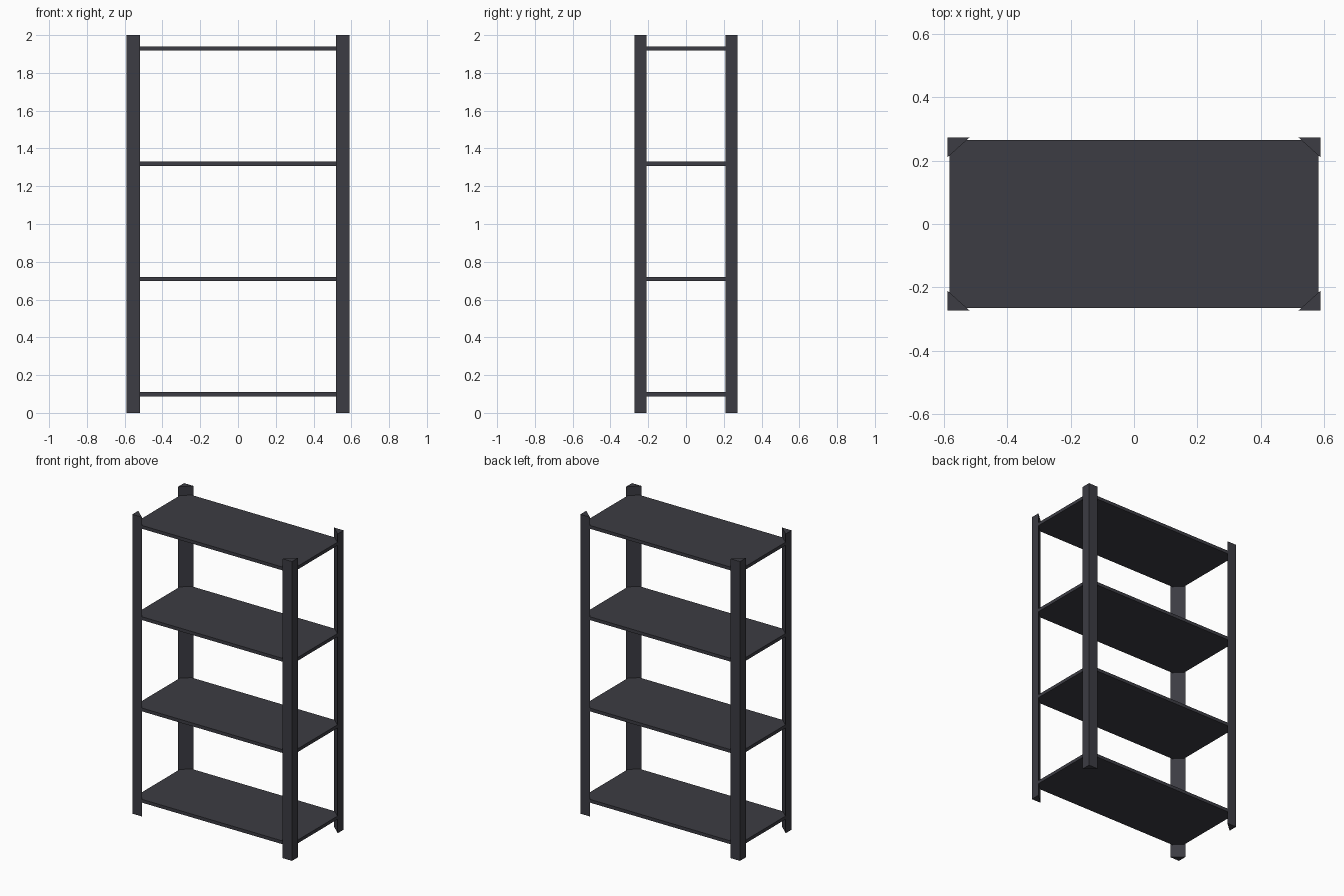
import bpy, bmesh

if "Cube" in bpy.data.objects:
    bpy.data.objects.remove(bpy.data.objects["Cube"])

HX, HY = 0.59, 0.273      # half footprint at the outer post faces
LX, LY = 0.07, 0.063      # post leg lengths along x and y
HEIGHT = 2.0

metal = bpy.data.materials.new("dark_metal")
metal.diffuse_color = (0.045, 0.045, 0.056, 1)
metal.use_nodes = True
metal.node_tree.nodes["Principled BSDF"].inputs["Base Color"].default_value = metal.diffuse_color


def prism(name, outline, z0, z1):
    """Extrude a flat outline from z0 up to z1."""
    bm = bmesh.new()
    face = bm.faces.new([bm.verts.new((x, y, z0)) for x, y in outline])
    top = bmesh.ops.extrude_face_region(bm, geom=[face])["geom"]
    verts = [g for g in top if isinstance(g, bmesh.types.BMVert)]
    bmesh.ops.translate(bm, verts=verts, vec=(0, 0, z1 - z0))
    bmesh.ops.recalc_face_normals(bm, faces=bm.faces)
    mesh = bpy.data.meshes.new(name)
    bm.to_mesh(mesh)
    bm.free()
    mesh.materials.append(metal)
    obj = bpy.data.objects.new(name, mesh)
    bpy.context.collection.objects.link(obj)
    return obj


# Triangular corner posts
for y_name, sy in (("front", -1), ("back", 1)):
    for x_name, sx in (("left", -1), ("right", 1)):
        outline = [(sx * HX, sy * HY),
                   (sx * (HX - LX), sy * HY),
                   (sx * HX, sy * (HY - LY))]
        prism(f"{y_name}_{x_name}_post", outline, 0, HEIGHT)

# Four evenly spaced shelves, slightly inset from the post faces
SX, SY, THICK = 0.583, 0.265, 0.022
for i in range(4):
    z = 0.099 + i * 0.61
    prism(f"shelf_{i + 1}", [(-SX, -SY), (SX, -SY), (SX, SY), (-SX, SY)],
          z - THICK / 2, z + THICK / 2)
